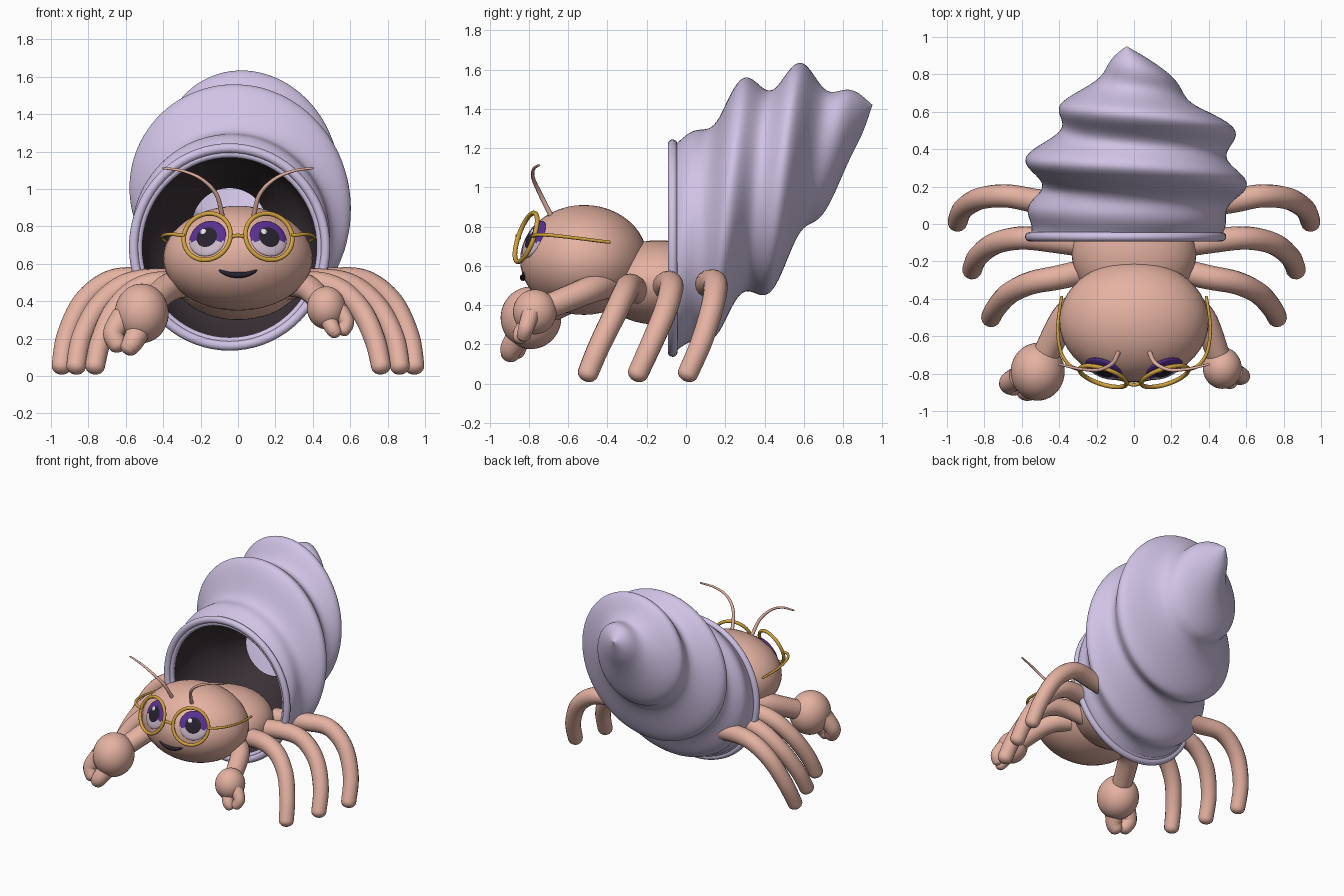
import bpy
import bmesh
from math import pi, sin, cos, tau
from mathutils import Vector, Matrix

cube = bpy.data.objects.get("Cube")
if cube:
    bpy.data.objects.remove(cube, do_unlink=True)


def material(name, *rgb):
    m = bpy.data.materials.new(name)
    m.use_nodes = True
    m.diffuse_color = (*rgb, 1)
    m.node_tree.nodes["Principled BSDF"].inputs["Base Color"].default_value = (*rgb, 1)
    return m


SKIN = material("dusty_pink_skin", .78, .445, .36)
SHELL = material("lilac_shell", .63, .545, .78)
INSIDE = material("dark_shell_inside", .042, .03, .037)
GOLD = material("gold_frame", .64, .36, .05)
PURPLE = material("purple_iris", .10, .03, .28)
PALE = material("pale_lower_eye", .60, .48, .58)
BLACK = material("black_pupil", .02, .015, .025)
WHITE = material("white_glint", .85, .85, .88)


def finish(name, bm, *mats):
    mesh = bpy.data.meshes.new(name)
    for f in bm.faces:
        f.smooth = True
    bm.to_mesh(mesh)
    bm.free()
    for m in mats:
        mesh.materials.append(m)
    ob = bpy.data.objects.new(name, mesh)
    bpy.context.collection.objects.link(ob)
    return ob


def spline(pts, steps):
    """Catmull-Rom samples through points of any dimension."""
    out = []
    last = len(pts) - 1
    for i in range(last):
        quad = [pts[max(0, min(last, i + k))] for k in (-1, 0, 1, 2)]
        for s in range(steps):
            t = s / steps
            out.append([b + .5 * t * (c - a + t * (2*a - 5*b + 4*c - d + t * (3*(b - c) + d - a)))
                        for a, b, c, d in zip(*quad)])
    return out + [list(pts[-1])]


def ball(name, loc, radii, mat, rot=None):
    bm = bmesh.new()
    bmesh.ops.create_uvsphere(bm, u_segments=40, v_segments=24, radius=1)
    m = Matrix.Translation(loc) @ (rot or Matrix()) @ Matrix.Diagonal((*radii, 1))
    bmesh.ops.transform(bm, matrix=m, verts=bm.verts)
    return finish(name, bm, mat)


def tube(name, pts, r0, r1, mat, steps=8):
    """Tapered round tube with a domed far end."""
    path = [Vector(p) for p in spline(pts, steps)]
    n = len(path) - 1
    radii = [r0 + (r1 - r0) * i / n for i in range(n + 1)]
    end = path[-1]
    way = (end - path[-2]).normalized()
    for k in range(1, 6):
        a = k * pi / 10
        path.append(end + way * r1 * .8 * sin(a))
        radii.append(max(r1 * cos(a), r1 * .03))
    cu = bpy.data.curves.new(name, 'CURVE')
    cu.dimensions = '3D'
    cu.bevel_depth = 1
    cu.bevel_resolution = 6
    cu.use_fill_caps = True
    sp = cu.splines.new('POLY')
    sp.points.add(len(path) - 1)
    for pt, p, r in zip(sp.points, path, radii):
        pt.co = (*p, 1)
        pt.radius = r
    sp.use_smooth = True
    cu.materials.append(mat)
    ob = bpy.data.objects.new(name, cu)
    bpy.context.collection.objects.link(ob)
    bpy.ops.object.select_all(action='DESELECT')
    ob.select_set(True)
    bpy.context.view_layer.objects.active = ob
    bpy.ops.object.convert(target='MESH')
    return ob


def ring(name, loc, rot, scale, major, minor, mat):
    bpy.ops.mesh.primitive_torus_add(major_segments=72, minor_segments=14,
                                     major_radius=major, minor_radius=minor)
    ob = bpy.context.object
    ob.name = name
    ob.data.transform(Matrix.Translation(loc) @ rot @ Matrix.Diagonal((*scale, 1)))
    ob.data.materials.append(mat)
    bpy.ops.object.shade_smooth()
    return ob


def loft(name, stations, mat, ripple, inward=False, count=96):
    """Skin of upright elliptical sections (y, cx, cz, rx, rz)."""
    bm = bmesh.new()
    rows = []
    for y, cx, cz, rx, rz in spline(stations, 14):
        row = []
        for i in range(count):
            a = tau * i / count
            d = ripple(y, a)
            row.append(bm.verts.new((cx + (rx + d) * cos(a), y, cz + (rz + d) * sin(a))))
        rows.append(row)
    for lo, hi in zip(rows, rows[1:]):
        for i in range(count):
            j = (i + 1) % count
            quad = (lo[i], hi[i], hi[j], lo[j])
            bm.faces.new(quad[::-1] if inward else quad)
    return finish(name, bm, mat)


# Spiral shell, its dark lining and rolled rim
def whorl(y, a):
    fade = max(0, min(1, (y + .05) / .22, (.95 - y) / .32))
    return .053 * fade * cos(tau * ((y - .205) / .3 - a / tau))


loft("shell", [(-.06, -.04, .69, .51, .525), (.1, -.005, .785, .535, .54),
               (.3, .008, .965, .548, .545), (.45, .018, 1.045, .495, .505),
               (.6, .018, 1.162, .395, .418), (.75, -.01, 1.25, .23, .265),
               (.88, -.02, 1.345, .1, .122), (.95, -.04, 1.42, .001, .001)], SHELL, whorl)
loft("shell_lining", [(-.06, -.045, .685, .475, .49), (.1, -.045, .72, .43, .43),
                      (.28, -.045, .78, .3, .295), (.45, -.045, .805, .2, .2)],
     INSIDE, lambda y, a: 0, True)
upright = Matrix.Rotation(pi / 2, 4, 'X')
ring("shell_rim", (-.045, -.068, .69), upright, (1, 1.03, 1), .513, .025, SHELL)
ring("shell_inner_lip", (-.045, -.055, .687), upright, (1, 1.03, 1), .486, .02, SHELL)

# Head and body
ball("head", (0, -.52, .63), (.4, .325, .28), SKIN)
ball("body", (0, -.14, .515), (.335, .32, .215), SKIN)

# Smile, drawn as two halves that taper to the corners
for side, word in ((-1, "right"), (1, "left")):
    tube(word + "_half_smile", [(0, -.83, .54), (side * .035, -.829, .542),
         (side * .07, -.824, .552), (side * .1, -.816, .567)], .017, .009, BLACK)

for side, word in ((-1, "right"), (1, "left")):
    def mirror(pts):
        return [(side * x, y, z) for x, y, z in pts]

    # Eye: flattened ball, coloured by distance from the centre and by height
    normal = Vector((side * .33, -.83, .42)).normalized()
    turn = normal.to_track_quat('Z', 'Y').to_matrix().to_4x4()
    centre = Vector((side * .165, -.784, .74)) - normal * .012
    bm = bmesh.new()
    bmesh.ops.create_uvsphere(bm, u_segments=40, v_segments=32, radius=1)
    for f in bm.faces:
        c = f.calc_center_median()
        f.material_index = 2 if c.xy.length < .53 else (0 if c.y > -.2 else 1)
    bmesh.ops.transform(bm, matrix=Matrix.Translation(centre) @ turn
                        @ Matrix.Diagonal((.104, .104, .022, 1)), verts=bm.verts)
    finish(word + "_eye", bm, PURPLE, PALE, BLACK)
    glint = centre + turn.to_3x3() @ Vector((-.025, .032, .019))
    ball(word + "_eye_glint", glint, (.017, .017, .004), WHITE, turn)

    # Spectacles
    tilt = Vector((side * .29, -.9, .32)).normalized().to_track_quat('Z', 'Y')
    ring(word + "_spectacle_ring", (side * .165, -.815, .745),
         tilt.to_matrix().to_4x4(), (1, 1, 1), .131, .012, GOLD)
    tube(word + "_spectacle_arm", mirror([(.285, -.78, .75), (.345, -.755, .758),
         (.392, -.68, .755), (.408, -.55, .74), (.387, -.39, .72)]), .01, .008, GOLD)

    # Antenna
    tube(word + "_antenna", mirror([(.085, -.69, .86), (.115, -.745, .97), (.19, -.78, 1.05),
         (.29, -.775, 1.095), (.4, -.75, 1.112)]), .013, .006, SKIN)

    # Walking legs, front to back
    legs = {
        "front": [(.2, -.24, .46), (.4, -.285, .495), (.55, -.315, .455),
                  (.665, -.37, .34), (.735, -.445, .185), (.765, -.5, .052)],
        "middle": [(.2, -.12, .48), (.42, -.09, .51), (.6, -.075, .485),
                   (.745, -.105, .37), (.835, -.175, .205), (.866, -.245, .052)],
        "back": [(.25, .1, .49), (.5, .12, .515), (.68, .15, .505),
                 (.825, .135, .395), (.914, .08, .215), (.944, .01, .052)]}
    for place, pts in legs.items():
        tube(f"{word}_{place}_leg", mirror(pts), .068, .053, SKIN)

    # Claw arm, palm and two fingers; the right claw is the bigger one
    size, palm = (.15, (.515, -.79, .335)) if side < 0 else (.108, (.472, -.77, .365))
    tube(word + "_claw_arm", mirror([(.25, -.41, .505), (.375, -.51, .47), palm]),
         .06 + size * .15, .045 + size * .15, SKIN)
    ball(word + "_claw_palm", (side * palm[0], *palm[1:]),
         (size * .96, size * 1.03, size * 1.06), SKIN)
    fingers = {"outer": [(.65, -.2, -.1), (1, -.4, -.7), (.85, -.53, -1.12)],
               "inner": [(.1, -.4, -.6), (.3, -.65, -1), (.45, -.7, -1.22)]}
    for place, offs in fingers.items():
        pts = [tuple(p + size * o for p, o in zip(palm, off)) for off in offs]
        tube(f"{word}_{place}_finger", mirror(pts), size * .43, size * .33, SKIN)

# Spectacle bridge
tube("spectacle_bridge", [(-.04, -.85, .742), (0, -.86, .752), (.04, -.85, .742)],
     .01, .01, GOLD)
